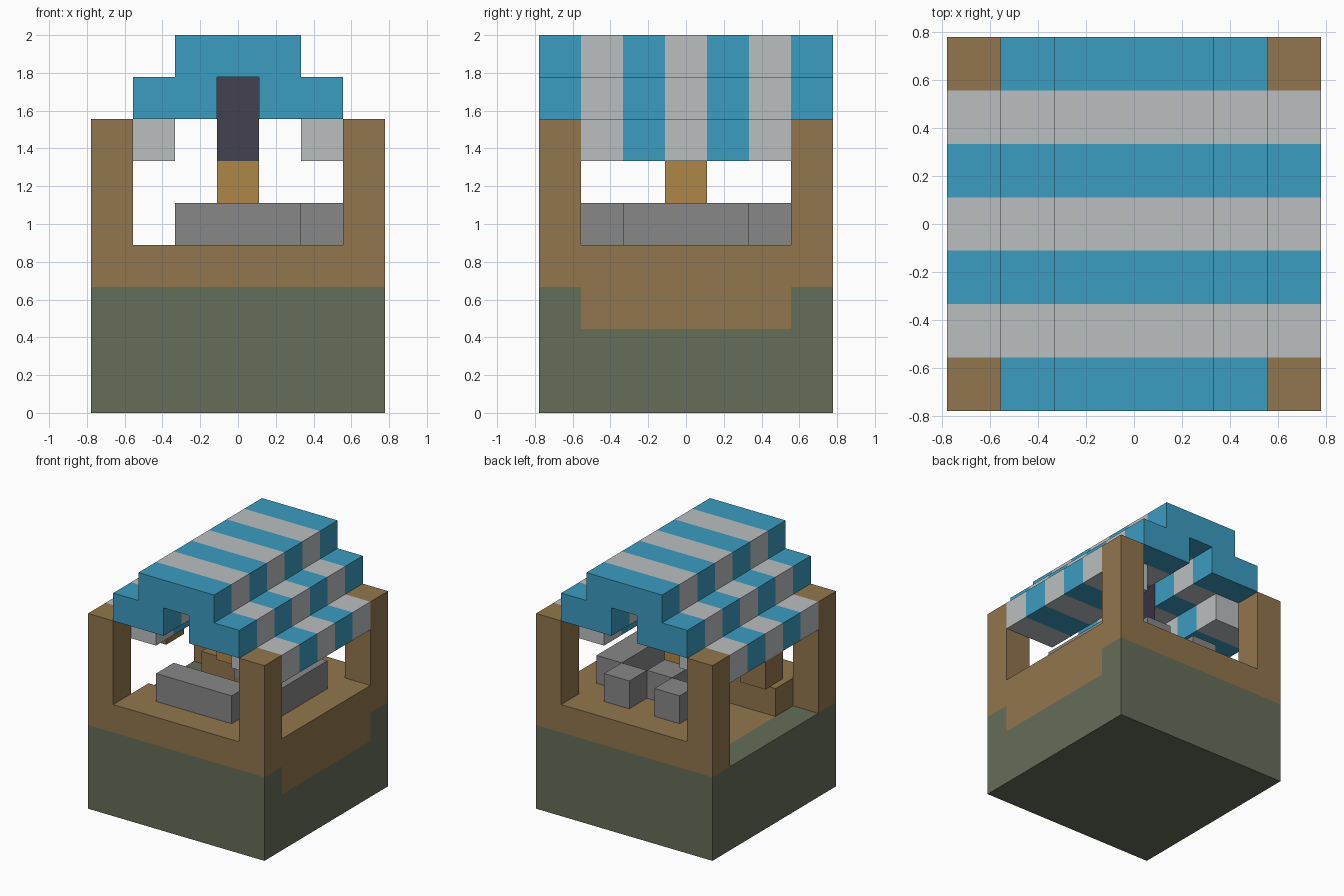
import bpy, bmesh

cube = bpy.data.objects.get("Cube")
if cube:
    bpy.data.objects.remove(cube, do_unlink=True)

U = 2 / 9  # one block


def material(name, hexcode):
    rgb = [int(hexcode[i:i + 2], 16) / 255 for i in (0, 2, 4)]
    col = [c / 12.92 if c <= 0.04045 else ((c + 0.055) / 1.055) ** 2.4 for c in rgb] + [1]
    m = bpy.data.materials.new(name)
    m.use_nodes = True
    m.diffuse_color = col
    m.node_tree.nodes["Principled BSDF"].inputs["Base Color"].default_value = col
    return m


BLUE = material("awning_blue", "3b9cc0")
WHITE = material("awning_pale_grey", "bbbfc0")
WOOD = material("wood_brown", "92764d")
GREEN = material("mossy_green", "656d58")
STONE = material("stone_grey", "878787")
DARK = material("dark_iron", "42414f")
GOLD = material("lamp_gold", "af8745")


def loft(name, profile, ys, mats, pick=lambda y: 0):
    """Sweep an x-z outline along y, with one band of faces per step."""
    bm = bmesh.new()
    rings = [[bm.verts.new((x * U, y * U, z * U)) for x, z in profile] for y in ys]
    n = len(profile)
    for a, b, y0, y1 in zip(rings, rings[1:], ys, ys[1:]):
        for i in range(n):
            j = (i + 1) % n
            bm.faces.new((a[i], a[j], b[j], b[i])).material_index = pick((y0 + y1) / 2)
    bm.faces.new(rings[0]).material_index = pick((ys[0] + ys[1]) / 2)
    bm.faces.new(rings[-1][::-1]).material_index = pick((ys[-1] + ys[-2]) / 2)
    bmesh.ops.recalc_face_normals(bm, faces=bm.faces)
    mesh = bpy.data.meshes.new(name)
    bm.to_mesh(mesh)
    bm.free()
    for m in mats:
        mesh.materials.append(m)
    ob = bpy.data.objects.new(name, mesh)
    bpy.context.scene.collection.objects.link(ob)
    return ob


def box(name, mat, x, y, z):
    return loft(name, [(x[0], z[0]), (x[1], z[0]), (x[1], z[1]), (x[0], z[1])], y, [mat])


def block(name, mat, x, y, z0, z1):
    return box(name, mat, (x - .5, x + .5), (y - .5, y + .5), (z0, z1))


# Green base with a ledge on the open side
box("base", GREEN, (-3.5, 3.5), (-3.5, 3.5), (0, 2))
box("ledge", GREEN, (-3.5, -2.5), (-2.5, 2.5), (2, 3))

# Wooden floor, sunken in the middle
box("floor", WOOD, (-2.5, 3.5), (-2.5, 2.5), (2, 3))
box("right_deck", WOOD, (1.5, 3.5), (-1.5, 1.5), (3, 4))
block("stool_plinth", WOOD, 0, 1, 3, 4)

# Parts mirrored front and back
for s, end in ((-1, "front"), (1, "back")):
    outer = sorted((s * 2.5, s * 3.5))
    inner = sorted((s * 1.5, s * 2.5))
    box(end + "_base_wall", GREEN, (-3.5, 3.5), outer, (2, 3))
    box(end + "_sill", WOOD, (-3.5, 3.5), outer, (3, 4))
    box(end + "_deck", WOOD, (-2.5, 3.5), inner, (3, 4))
    for x, side in ((-3, "right"), (3, "left")):
        block(f"{end}_{side}_post", WOOD, x, s * 3, 4, 7)

# Stone seats
box("front_bench", STONE, (-1.5, 1.5), (-2.5, -1.5), (4, 5))
box("side_bench", STONE, (1.5, 2.5), (-1.5, 1.5), (4, 5))
for name, x, y in (("stool_a", -1, 2), ("stool_b", 1, 2), ("middle_stool", 0, 1)):
    block(name, STONE, x, y, 4, 5)

# Hanging lamp and side sign
block("lamp_rod", DARK, 0, 0, 6, 8)
block("lamp", GOLD, 0, 0, 5, 6)
block("hanging_sign", WOOD, -3, 0, 5, 6)


# Striped awning: stepped ridge, then lower eaves between the posts
def stripe(y):
    return 0 if round(y) % 2 else 1


half = [(.5, 8), (.5, 7), (2.5, 7), (2.5, 8), (1.5, 8), (1.5, 9)]
ridge = half + [(-x, z) for x, z in reversed(half)]
cuts = [i - 3.5 for i in range(8)]
loft("awning_ridge", ridge, cuts, [BLUE, WHITE], stripe)
for s, side in ((-1, "right"), (1, "left")):
    eave = [(s * 1.5, 6), (s * 3.5, 6), (s * 3.5, 7), (s * 1.5, 7)]
    loft(side + "_awning_eave", eave, cuts[1:-1], [BLUE, WHITE], stripe)
